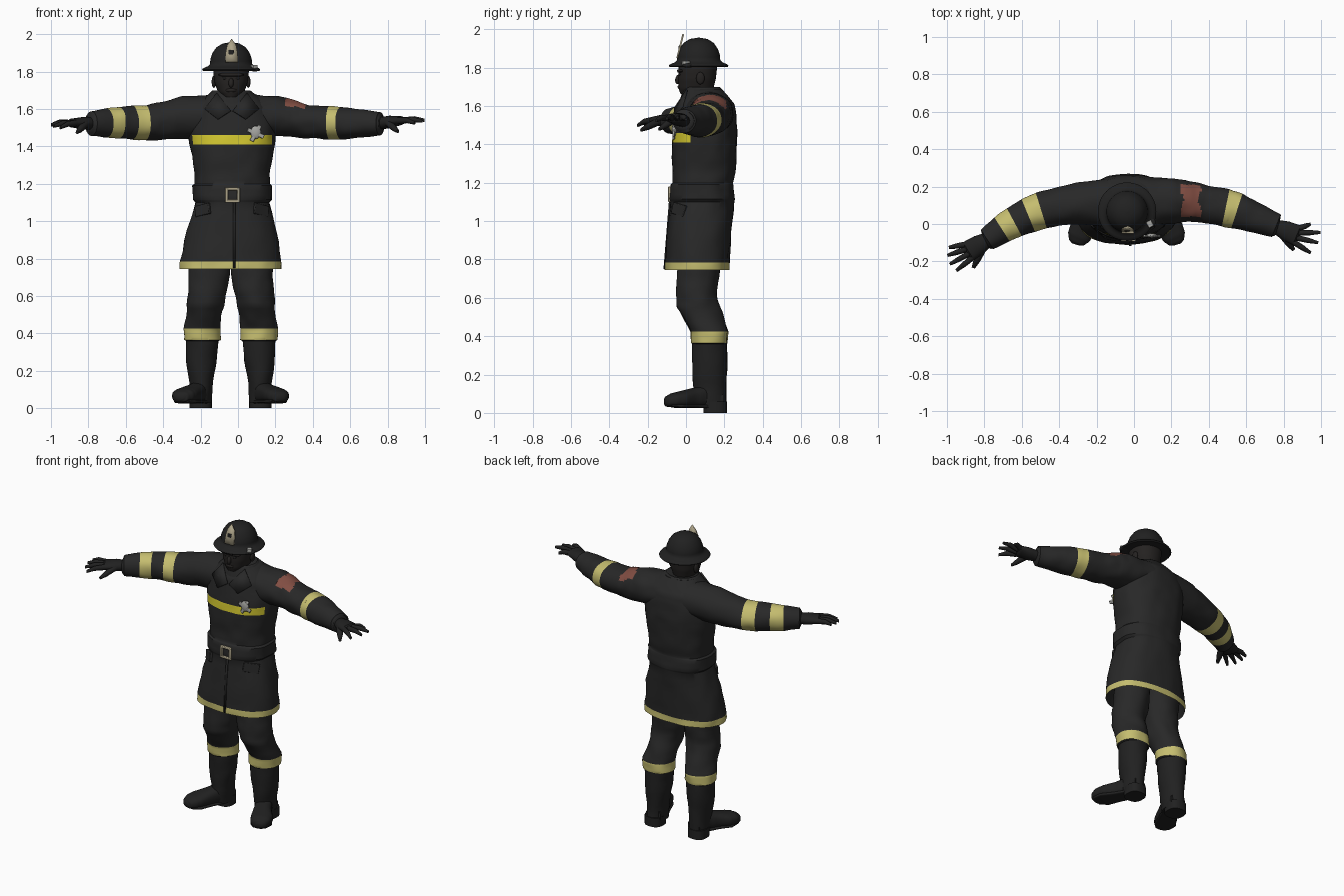
import bpy, bmesh, math
from mathutils import Vector, Matrix, noise

if "Cube" in bpy.data.objects:
    bpy.data.objects.remove(bpy.data.objects["Cube"])


def material(name, r, g, b):
    m = bpy.data.materials.new(name)
    m.use_nodes = True
    m.diffuse_color = (r, g, b, 1)
    bsdf = m.node_tree.nodes["Principled BSDF"]
    bsdf.inputs["Base Color"].default_value = (r, g, b, 1)
    bsdf.inputs["Roughness"].default_value = 0.8
    return m


COAT = material("charcoal cloth", .021, .021, .021)
DARK = material("black leather", .015, .015, .015)
SKIN = material("shadowed skin", .018, .016, .015)
BAND = material("pale yellow band", .56, .51, .16)
BRIGHT = material("bright yellow band", .66, .58, .03)
TAN = material("tan metal", .42, .37, .25)
SILVER = material("silver", .38, .38, .36)
RED = material("brown red patch", .22, .075, .055)

MID = -.04  # body centre line


def finish(name, bm, mats, angle=40):
    bmesh.ops.recalc_face_normals(bm, faces=bm.faces)
    mesh = bpy.data.meshes.new(name)
    bm.to_mesh(mesh)
    bm.free()
    ob = bpy.data.objects.new(name, mesh)
    bpy.context.collection.objects.link(ob)
    for m in mats:
        mesh.materials.append(m)
    bpy.ops.object.select_all(action='DESELECT')
    ob.select_set(True)
    bpy.context.view_layer.objects.active = ob
    bpy.ops.object.shade_smooth_by_angle(angle=math.radians(angle))
    return ob


def loft(name, rings, mats, rule=None, upright=False, sides=32, steps=4, power=2.0, wrinkle=0.0, cap=True):
    """Skin over rings (x, y, z, half width, half depth or height)."""
    bm = bmesh.new()
    rows, marks = [], []
    last = len(rings) - 1
    for i in range(last * steps + 1):
        k = min(i // steps, last - 1)
        f = i / steps - k
        p = [a + (b - a) * f for a, b in zip(rings[k], rings[k + 1])]
        c = Vector(p[:3])
        side, up = Vector((1, 0, 0)), Vector((0, 1, 0))
        if not upright:
            a, b = rings[max(k - (f < .5), 0)], rings[min(k + 1 + (f >= .5), last)]
            up = Vector((0, 0, 1))
            side = (Vector(b[:3]) - Vector(a[:3])).cross(up).normalized()
        row = []
        for j in range(sides):
            t = math.tau * j / sides
            co, si = math.cos(t), math.sin(t)
            q = side * math.copysign(abs(co) ** (2 / power), co) * p[3]
            q += up * math.copysign(abs(si) ** (2 / power), si) * p[4]
            q *= 1 + wrinkle * noise.noise((c + q) * 13)
            row.append(bm.verts.new(c + q))
        rows.append(row)
    for i in range(len(rows) - 1):
        for j in range(sides):
            n = (j + 1) % sides
            f = bm.faces.new((rows[i][j], rows[i][n], rows[i + 1][n], rows[i + 1][j]))
            if rule:
                f.material_index = rule(i // steps, f.calc_center_median())
    if cap:
        bm.faces.new(rows[0])
        bm.faces.new(rows[-1])
    return finish(name, bm, mats)


def box(name, loc, size, mat, rot=(0, 0, 0), bevel=.004):
    bm = bmesh.new()
    bmesh.ops.create_cube(bm, size=1, matrix=Matrix.Diagonal((*size, 1)))
    ob = finish(name, bm, [mat])
    ob.location, ob.rotation_euler = loc, rot
    b = ob.modifiers.new("soft edge", 'BEVEL')
    b.width, b.segments = bevel, 2
    return ob


def ball(name, loc, size, mat, rot=(0, 0, 0)):
    bm = bmesh.new()
    bmesh.ops.create_uvsphere(bm, u_segments=20, v_segments=12, radius=1, matrix=Matrix.Diagonal((*size, 1)))
    ob = finish(name, bm, [mat])
    ob.location, ob.rotation_euler = loc, rot
    return ob


def plate(name, points, mat, thick=.009):
    bm = bmesh.new()
    bm.faces.new([bm.verts.new(p) for p in points])
    ob = finish(name, bm, [mat])
    s = ob.modifiers.new("thickness", 'SOLIDIFY')
    s.thickness, s.offset = thick, 0
    return ob


# Coat body: hem band, belt bulge and front chest stripe
def coat_rule(seg, c):
    if seg == 1:
        return 1
    return 2 if seg == 10 and c.y < .02 else 0


loft("coat", [
    (MID, .06, .86, .22, .14), (MID, .06, .745, .272, .168), (MID, .06, .785, .268, .168),
    (-.032, .07, .95, .24, .168), (-.03, .085, 1.1, .197, .165), (-.03, .085, 1.115, .213, .17),
    (-.03, .085, 1.19, .213, .165), (-.03, .088, 1.2, .2, .16), (-.03, .092, 1.25, .202, .163),
    (-.03, .095, 1.33, .213, .167), (-.03, .097, 1.41, .225, .169), (-.03, .099, 1.46, .23, .168),
    (-.03, .105, 1.55, .222, .158), (-.03, .105, 1.61, .2, .148), (-.03, .1, 1.65, .16, .12),
    (-.035, .09, 1.69, .11, .095)],
    [COAT, BAND, BRIGHT], coat_rule, True, 64, 3, 2.35, .035)
plate("coat_front_edge", [(-.026, -.113, .75), (-.014, -.113, .75), (-.014, -.085, 1.1), (-.026, -.085, 1.1)], DARK)

# Collar with two pointed lapels
loft("collar", [(-.035, .085, 1.7, .1, .09), (-.035, .085, 1.69, .112, .1), (-.035, .09, 1.62, .15, .125)],
     [COAT], upright=True, cap=False)
for s, n in ((-1, "right"), (1, "left")):
    X = lambda d: -.033 + s * d
    plate(n + "_lapel", [(X(.08), .005, 1.685), (X(.145), -.015, 1.6), (X(.075), -.062, 1.545), (X(.005), -.058, 1.59)], COAT)
    box(n + "_pocket_flap", (X(.155), -.035, 1.06), (.1, .02, .06), COAT, (-.1, s * .2, s * .7))

# Belt buckle
for dx, dz, w, h in ((0, .033, .08, .016), (0, -.033, .08, .016), (.032, 0, .016, .08), (-.032, 0, .016, .08)):
    box("buckle_bar", (-.03 + dx, -.085, 1.14 + dz), (w, .016, h), TAN)

# Chest badge
ball("chest_badge", (.095, -.062, 1.475), (.028, .012, .035), SILVER)
for a in (.5, 2.0):
    box("badge_arm", (.095, -.064, 1.47), (.022, .012, .095), SILVER, (0, a, 0))

# Sleeves
right_sleeve = [
    (-.06, .115, 1.57, .14, .11), (-.3, .11, 1.553, .11, .113), (-.42, .09, 1.535, .1, .1),
    (-.495, .07, 1.527, .1, .093), (-.565, .045, 1.527, .095, .089), (-.64, .01, 1.527, .085, .084),
    (-.705, -.03, 1.525, .076, .078), (-.785, -.083, 1.522, .062, .066), (-.795, -.088, 1.522, .045, .04)]
left_sleeve = [
    (0, .115, 1.57, .14, .11), (.22, .125, 1.56, .12, .106), (.3, .12, 1.548, .106, .1),
    (.38, .105, 1.532, .1, .09), (.49, .085, 1.527, .1, .088), (.55, .07, 1.525, .095, .086),
    (.66, .03, 1.523, .08, .077), (.76, -.01, 1.522, .066, .063), (.77, -.013, 1.522, .045, .04)]


def left_rule(seg, c):
    width = .035 + .02 * abs(math.sin((c.y - .13) * 22))
    if c.z > 1.58 and abs(c.x - .305) < width and .04 < c.y < .21:
        return 2
    return 1 if seg == 4 else 0


loft("right_sleeve", right_sleeve, [COAT, BAND], lambda s, c: int(s in (3, 5)), sides=40, wrinkle=.07)
loft("left_sleeve", left_sleeve, [COAT, BAND, RED], left_rule, sides=56, steps=8, wrinkle=.07)


# Gloved hands: palm, four fingers and a thumb
def hand(name, wrist, knuckle, tips, thumb):
    w, k = Vector(wrist), Vector(knuckle)
    mid = (w + k) / 2
    loft(name + "_palm", [(*w, .035, .032), (*mid, .052, .034), (*k, .056, .024), (*(k + (k - w) * .08), .045, .012)],
         [DARK], sides=20)
    across = (k - w).cross(Vector((0, 0, 1))).normalized()
    if across.y > 0:
        across.negate()
    for i, tip in enumerate(tips):
        a = k + across * (i - 1.5) * .027
        t = Vector(tip)
        m = a.lerp(t, .55) + Vector((0, 0, .008))
        loft(name + "_finger", [(*a, .016, .018), (*m, .014, .015), (*t, .008, .009)], [DARK], sides=10)
    a, t = mid + across * .03, Vector(thumb)
    loft(name + "_thumb", [(*a, .022, .022), (*a.lerp(t, .6), .018, .019), (*t, .009, .009)], [DARK], sides=10)


hand("right_hand", (-.77, -.075, 1.522), (-.885, -.145, 1.525),
     [(-.99, -.125, 1.52), (-.998, -.168, 1.515), (-.985, -.215, 1.508), (-.95, -.25, 1.5)], (-.86, -.235, 1.475))
hand("left_hand", (.75, -.01, 1.522), (.87, -.06, 1.538),
     [(.945, .0, 1.53), (.998, -.045, 1.54), (.985, -.1, 1.535), (.945, -.155, 1.525)], (.855, -.14, 1.48))

# Trousers with shin bands, boots and heels, mirrored about the centre line
for s, n in ((-1, "right"), (1, "left")):
    X = lambda d: MID + s * d
    loft(n + "_trouser_leg", [
        (X(.11), .075, .86, .11, .11), (X(.115), .063, .72, .112, .108), (X(.125), .055, .62, .104, .105),
        (X(.135), .065, .55, .1, .11), (X(.145), .098, .48, .095, .103), (X(.153), .122, .425, .099, .097),
        (X(.153), .122, .365, .099, .095), (X(.153), .123, .36, .088, .092)],
        [COAT, BAND], lambda seg, c: int(seg == 5), True, 40, wrinkle=.08)
    loft(n + "_boot_shaft", [
        (X(.153), .123, .38, .088, .092), (X(.155), .123, .25, .081, .09),
        (X(.158), .125, .13, .062, .085), (X(.158), .13, .03, .058, .082)], [DARK], upright=True, wrinkle=.06)
    loft(n + "_boot_foot", [
        (X(.15), .19, .065, .05, .045), (X(.165), .1, .085, .052, .06), (X(.2), .03, .078, .056, .05),
        (X(.238), -.03, .07, .068, .042), (X(.255), -.07, .066, .062, .037),
        (X(.267), -.1, .06, .042, .027), (X(.27), -.11, .058, .02, .012)], [DARK], power=2.5)
    loft(n + "_boot_heel", [(X(.16), .152, 0, .06, .062), (X(.16), .152, .06, .06, .062)], [DARK], upright=True, power=2.6)
    loft(n + "_boot_sole", [
        (X(.165), .1, .035, .052, .01), (X(.2), .03, .036, .055, .01), (X(.24), -.04, .036, .067, .01),
        (X(.262), -.09, .042, .045, .01)], [DARK], power=4)

# Head: neck, jaw and cranium, then facial features
HX = -.037
loft("head", [
    (HX, .09, 1.58, .075, .08), (HX, .09, 1.655, .07, .078), (HX, .052, 1.665, .05, .082),
    (HX, .052, 1.69, .07, .09), (HX, .057, 1.74, .088, .098), (HX, .06, 1.78, .094, .1),
    (HX, .065, 1.84, .096, .1)], [SKIN], upright=True, power=2.2)
ball("nose", (HX, -.04, 1.74), (.014, .016, .026), SKIN, (-.25, 0, 0))
ball("mouth", (HX, -.03, 1.7), (.03, .014, .012), SKIN)
ball("brow", (HX, -.025, 1.783), (.07, .022, .012), SKIN)
for s, n in ((-1, "right"), (1, "left")):
    ball(n + "_eye", (HX + s * .032, -.03, 1.765), (.014, .008, .008), DARK)
    ball(n + "_ear", (HX + s * .092, .075, 1.745), (.012, .022, .032), SKIN)

# Helmet: revolved dome and brim
profile = [(.09, 1.805), (.15, 1.803), (.156, 1.81), (.15, 1.817), (.125, 1.828), (.113, 1.84), (.11, 1.87),
           (.099, 1.9), (.078, 1.93), (.045, 1.95), (.002, 1.957)]
loft("helmet", [(HX, .066, z, r, r) for r, z in profile], [DARK], upright=True, sides=48, steps=2)

# Helmet front shield, leaning away from the dome
shield = [(-.034, 1.85), (.034, 1.85), (.032, 1.9), (.024, 1.94), (0, 1.975), (-.024, 1.94), (-.032, 1.9)]
plate("helmet_shield", [(HX + x + .003, -.046 + (z - 1.85) * .25, z) for x, z in shield], TAN)
box("shield_bracket", (HX, -.02, 1.9), (.03, .04, .03), DARK)

# Small lamp on the brim
box("brim_lamp", (.085, .0, 1.825), (.03, .035, .022), SILVER, (0, 0, .5))
ball("lamp_holder", (.09, .01, 1.812), (.025, .03, .012), DARK)
